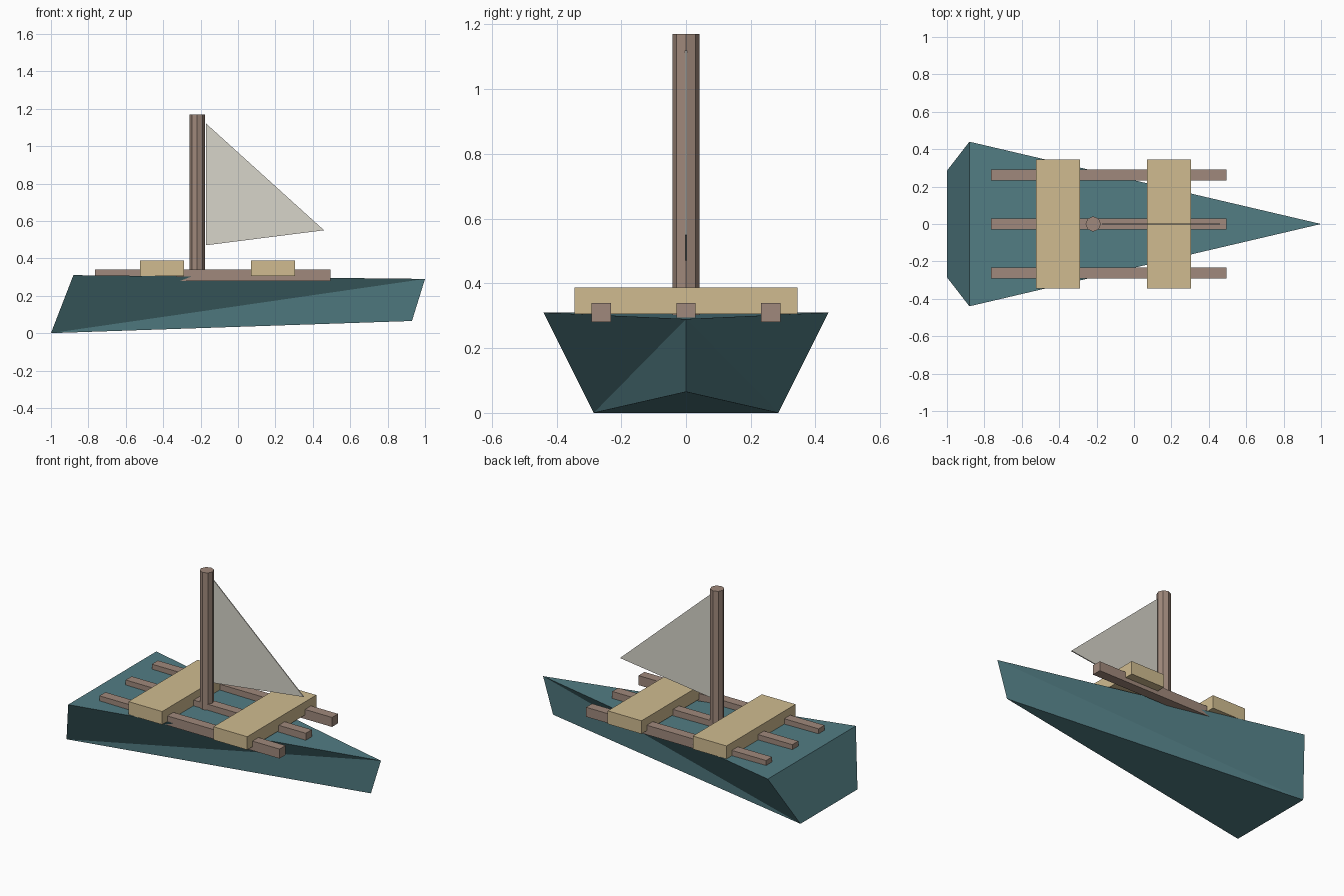
import bpy
import bmesh
from mathutils import Matrix

if "Cube" in bpy.data.objects:
    bpy.data.objects.remove(bpy.data.objects["Cube"])


def material(name, rgb):
    m = bpy.data.materials.new(name)
    m.diffuse_color = (*rgb, 1)
    m.use_nodes = True
    m.node_tree.nodes["Principled BSDF"].inputs["Base Color"].default_value = m.diffuse_color
    return m


TEAL = material("teal_paint", (0.084, 0.205, 0.23))
BROWN = material("brown_wood", (0.35, 0.25, 0.20))
TAN = material("tan_wood", (0.63, 0.50, 0.28))
CLOTH = material("cloth", (0.68, 0.66, 0.59))


def finish(bm, name, mat):
    bmesh.ops.recalc_face_normals(bm, faces=bm.faces)
    me = bpy.data.meshes.new(name)
    bm.to_mesh(me)
    bm.free()
    me.materials.append(mat)
    ob = bpy.data.objects.new(name, me)
    bpy.context.collection.objects.link(ob)
    return ob


def from_faces(name, verts, faces, mat):
    bm = bmesh.new()
    vs = [bm.verts.new(v) for v in verts]
    for f in faces:
        bm.faces.new([vs[i] for i in f])
    return finish(bm, name, mat)


def box(name, x, y, z, mat):
    bm = bmesh.new()
    size = [b - a for a, b in (x, y, z)]
    mid = [(a + b) / 2 for a, b in (x, y, z)]
    bmesh.ops.create_cube(bm, size=1, matrix=Matrix.Translation(mid) @ Matrix.Diagonal((*size, 1)))
    return finish(bm, name, mat)


# Hull: wedge with a sloping flat stern and a pointed bow
hull_points = [
    (1.0, 0, 0.29), (0.93, 0, 0.065),            # bow top, bow bottom
    (-0.88, 0.44, 0.31), (-1.0, 0.285, 0),       # left stern top, bottom
    (-0.88, -0.44, 0.31), (-1.0, -0.285, 0),     # right stern top, bottom
]
hull_faces = [(0, 2, 4), (1, 3, 5), (2, 3, 5, 4),
              (0, 2, 3), (0, 3, 1), (0, 4, 5), (0, 5, 1)]
from_faces("hull", hull_points, hull_faces, TEAL)

# Three long beams lying on the deck
for i, y in enumerate((-0.262, 0, 0.262)):
    box(f"deck_beam_{i + 1}", (-0.765, 0.495), (y - 0.03, y + 0.03), (0.28, 0.34), BROWN)

# Two cross planks
for name, x in (("rear_bench", -0.407), ("front_bench", 0.188)):
    box(name, (x - 0.118, x + 0.118), (-0.345, 0.345), (0.305, 0.388), TAN)

# Eight-sided mast
bm = bmesh.new()
bmesh.ops.create_cone(bm, cap_ends=True, segments=8, radius1=0.041, radius2=0.041,
                      depth=0.87, matrix=Matrix.Translation((-0.218, 0, 0.735)))
finish(bm, "mast", BROWN)

# Thin triangular sail
profile = [(-0.17, 0.47), (0.46, 0.55), (-0.17, 1.12)]
sail_points = [(x, y, z) for y in (-0.003, 0.003) for x, z in profile]
sail_faces = [(0, 1, 2), (3, 5, 4), (0, 3, 4, 1), (1, 4, 5, 2), (2, 5, 3, 0)]
from_faces("sail", sail_points, sail_faces, CLOTH)
